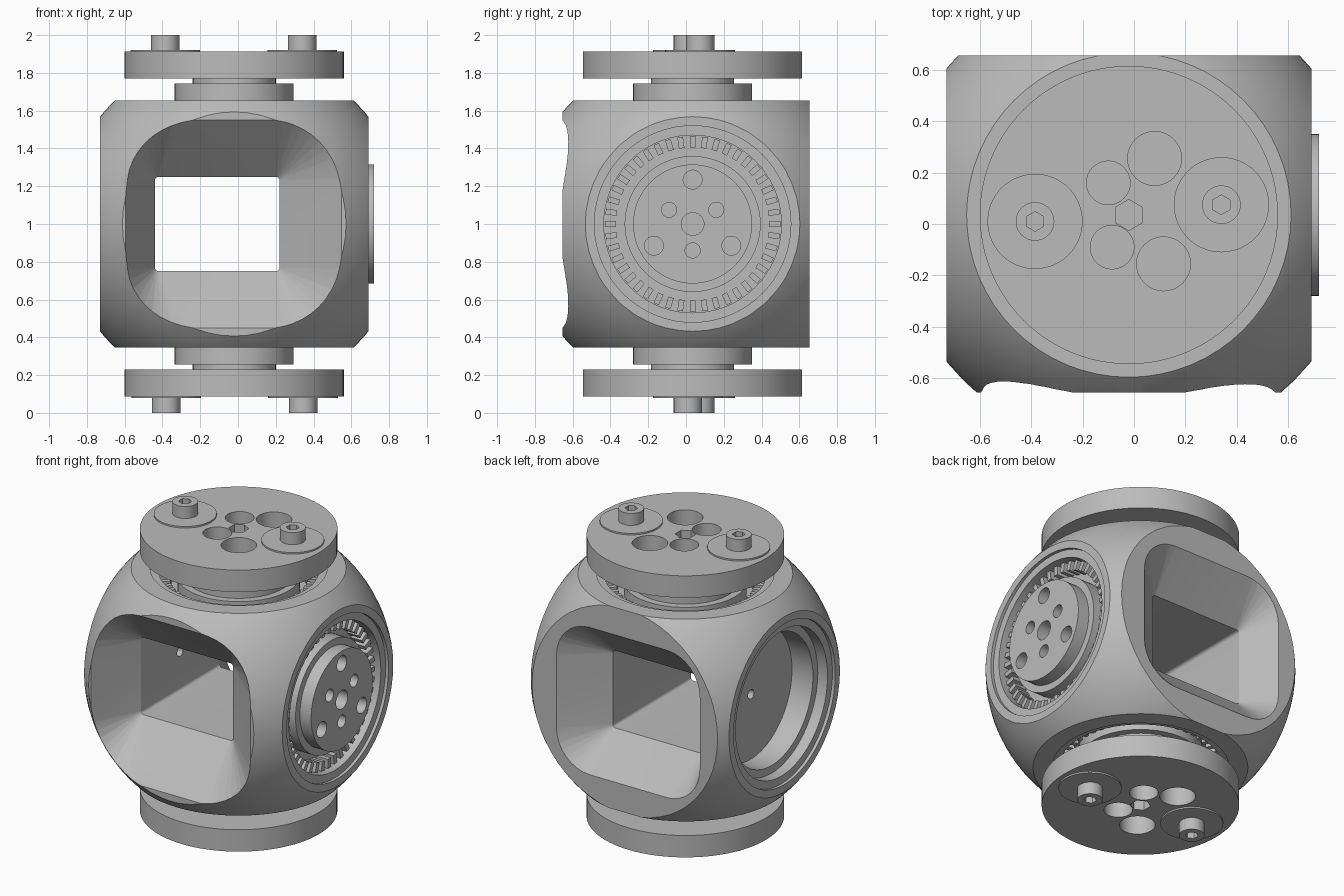
import bpy, bmesh
from math import pi, sin, cos, radians
from mathutils import Matrix, Vector

if "Cube" in bpy.data.objects:
    bpy.data.objects.remove(bpy.data.objects["Cube"])

grey = bpy.data.materials.new("plain_grey")
grey.use_nodes = True
grey.diffuse_color = (0.5, 0.5, 0.5, 1)
grey.node_tree.nodes["Principled BSDF"].inputs["Base Color"].default_value = (0.5, 0.5, 0.5, 1)

CENTRE = Matrix.Translation((-0.02, 0.035, 1.0))
UP = Matrix.Identity(4)
DOWN = Matrix.Rotation(pi, 4, 'Y')
RIGHT = Matrix.Rotation(pi / 2, 4, 'Y')
LEFT = Matrix.Rotation(-pi / 2, 4, 'Y')
parts = []


def make(name, bm):
    bmesh.ops.recalc_face_normals(bm, faces=bm.faces)
    mesh = bpy.data.meshes.new(name)
    bm.to_mesh(mesh)
    bm.free()
    mesh.materials.append(grey)
    obj = bpy.data.objects.new(name, mesh)
    bpy.context.scene.collection.objects.link(obj)
    return obj


def cylinder(name, r, z0, z1, x=0, y=0, sides=64):
    bm = bmesh.new()
    bmesh.ops.create_cone(bm, cap_ends=True, segments=sides, radius1=r, radius2=r,
                          depth=z1 - z0,
                          matrix=Matrix.Translation((x, y, (z0 + z1) / 2)))
    return make(name, bm)


def boolean(obj, cutter, operation='DIFFERENCE'):
    cutter.hide_render = True
    mod = obj.modifiers.new("cut", 'BOOLEAN')
    mod.operation, mod.solver, mod.object = operation, 'EXACT', cutter
    bpy.context.view_layer.update()
    graph = bpy.context.evaluated_depsgraph_get()
    mesh = bpy.data.meshes.new_from_object(obj.evaluated_get(graph))
    obj.modifiers.clear()
    obj.data = mesh
    bpy.data.objects.remove(cutter)


def finish(obj, frame=UP):
    obj.data.transform(CENTRE @ frame)
    parts.append(obj)


def drill(obj, holes, z0, z1, sides=32):
    for x, y, r in holes:
        boolean(obj, cylinder("drill", r, z0, z1, x, y, sides))


def rounded_rect(y, cx, a, c, r, steps=8):
    """Outline in the xz plane with straight sides and round corners."""
    points = []
    for q, (sx, sz) in enumerate([(1, 1), (-1, 1), (-1, -1), (1, -1)]):
        for i in range(steps + 1):
            t = (q + i / steps) * pi / 2
            points.append(Vector((cx + sx * (a - r) + r * cos(t), y,
                                  sz * (c - r) + r * sin(t))))
    return points


# Spherical housing trimmed by a box
bm = bmesh.new()
bmesh.ops.create_uvsphere(bm, u_segments=64, v_segments=40, radius=0.91)
housing = make("housing", bm)
bm = bmesh.new()
bmesh.ops.create_cube(bm, size=1)
bmesh.ops.scale(bm, vec=(1.42, 1.31, 1.31), verts=bm.verts)
bmesh.ops.translate(bm, vec=(0, -0.035, 0), verts=bm.verts)
boolean(housing, make("trim_box", bm), 'INTERSECT')

# Rectangular tunnel flaring out to the front and back openings
flare = [(1.0, 0.09, 0.83, 0.87, 0.62), (0.7, 0.0, 0.58, 0.56, 0.32),
         (0.4, -0.09, 0.33, 0.25, 0.02)]
sections = [(-y, *rest) for y, *rest in flare] + flare[::-1]
bm = bmesh.new()
loops = [[bm.verts.new(p) for p in rounded_rect(*s)] for s in sections]
for a, b in zip(loops, loops[1:]):
    for i in range(len(a)):
        j = (i + 1) % len(a)
        bm.faces.new((a[i], a[j], b[j], b[i]))
bm.faces.new(loops[0])
bm.faces.new(loops[-1])
bmesh.ops.triangulate(bm, faces=[f for f in bm.faces if len(f.verts) == 4])
boolean(housing, make("tunnel_cutter", bm))

# Stepped round recesses on the top, bottom and both sides
for frame, h, steps in [(UP, 0.655, ((0.52, 0.02), (0.47, 0.14))),
                        (DOWN, 0.655, ((0.52, 0.02), (0.47, 0.14))),
                        (RIGHT, 0.71, ((0.52, 0.02), (0.47, 0.14))),
                        (LEFT, 0.71, ((0.52, 0.02), (0.47, 0.09), (0.42, 0.24)))]:
    for r, depth in steps:
        cutter = cylinder("recess_cutter", r, h - depth, h + 0.2, sides=72)
        cutter.data.transform(frame)
        boolean(housing, cutter)

# Small cable hole through the left wall
cutter = cylinder("cable_cutter", 0.03, 0.3, 0.6, sides=24)
cutter.data.transform(LEFT)
boolean(housing, cutter)
finish(housing)


def bearing(prefix, frame, h, neck_top, holes=()):
    """Toothed ring, inner collar and neck seated in a recess."""
    floor = h - 0.15
    bm = bmesh.new()
    count = 44
    for i in range(count):
        place = (Matrix.Rotation(2 * pi * i / count, 4, 'Z')
                 @ Matrix.Translation((0.435, 0, h - 0.105))
                 @ Matrix.Diagonal((0.06, 0.03, 0.09, 1)))
        bmesh.ops.create_cube(bm, size=1, matrix=place)
    finish(make(prefix + "_ring_teeth", bm), frame)
    collar = cylinder(prefix + "_collar", 0.36, floor, h - 0.05)
    neck = cylinder(prefix + "_neck", 0.315, floor, neck_top)
    if holes:
        boolean(neck, collar, 'UNION')
        drill(neck, holes, neck_top - 0.1, neck_top + 0.1)
    else:
        finish(collar, frame)
    finish(neck, frame)


side_holes = [(0, 0, 0.06), (-0.235, 0, 0.05), (0.14, 0, 0.04)]
for s in (-1, 1):
    side_holes += [(-0.075, s * 0.125, 0.04), (0.115, s * 0.205, 0.05)]
bearing("side", RIGHT, 0.71, 0.74, side_holes)

# Mounting discs above and below, with bosses and socket studs
disc_holes = [(-0.08, 0.125, 0.085), (-0.065, -0.125, 0.085),
              (0.1, 0.22, 0.105), (0.135, -0.19, 0.105)]
for prefix, frame in (("top", UP), ("bottom", DOWN)):
    bearing(prefix, frame, 0.655, 0.745)
    finish(cylinder(prefix + "_spacer", 0.22, 0.74, 0.775), frame)
    disc = cylinder(prefix + "_disc", 0.58, 0.77, 0.912, sides=96)
    drill(disc, disc_holes, 0.79, 1.0)
    drill(disc, [(0, 0, 0.06)], 0.79, 1.0, sides=6)
    finish(disc, frame)
    for side, x, y in (("a", -0.365, -0.025), ("b", 0.36, 0.04)):
        finish(cylinder(f"{prefix}_boss_{side}", 0.185, 0.9, 0.922, x, y), frame)
        stud = cylinder(f"{prefix}_stud_{side}", 0.075, 0.91, 1.0, x, y, 32)
        drill(stud, [(x, y, 0.038)], 0.93, 1.1, sides=6)
        finish(stud, frame)

# Smooth the round surfaces, keeping edges sharp
bpy.ops.object.select_all(action='DESELECT')
for obj in parts:
    obj.select_set(True)
bpy.context.view_layer.objects.active = housing
bpy.ops.object.shade_smooth_by_angle(angle=radians(25))
